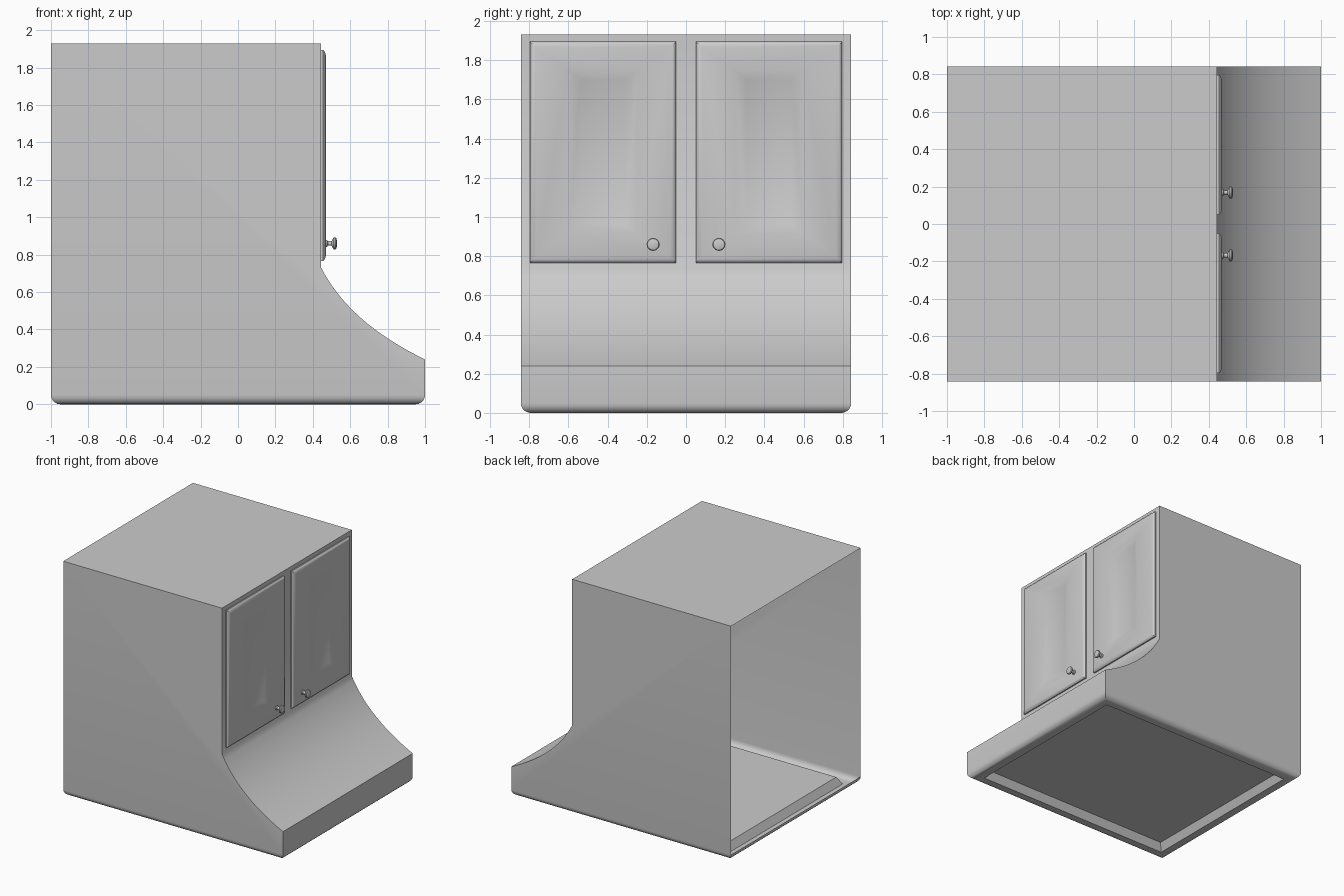
import bpy, bmesh, math
from mathutils import Vector

if "Cube" in bpy.data.objects:
    bpy.data.objects.remove(bpy.data.objects["Cube"])


def finish(name, bm, smooth=True):
    mesh = bpy.data.meshes.new(name)
    bm.to_mesh(mesh)
    bm.free()
    ob = bpy.data.objects.new(name, mesh)
    bpy.context.collection.objects.link(ob)
    if smooth:
        bpy.ops.object.select_all(action='DESELECT')
        ob.select_set(True)
        bpy.context.view_layer.objects.active = ob
        bpy.ops.object.shade_smooth_by_angle(angle=math.radians(32))
    return ob


# hood shell: side profile with a concave sweep, extruded across y
HALF, WALL = 0.843, 0.445
a, c, b = Vector((WALL, 0.73)), Vector((0.595, 0.435)), Vector((1.0, 0.24))
sweep = [a * (1 - t) ** 2 + c * 2 * t * (1 - t) + b * t * t
         for t in (i / 16 for i in range(17))]
profile = [(-1, 0), (-1, 1.93), (WALL, 1.93)] + [tuple(p) for p in sweep] + [(1, 0)]

bm = bmesh.new()
side = bm.faces.new([bm.verts.new((x, -HALF, z)) for x, z in profile])
ext = bmesh.ops.extrude_face_region(bm, geom=[side])
bmesh.ops.translate(bm, vec=(0, 2 * HALF, 0),
                    verts=[v for v in ext['geom'] if isinstance(v, bmesh.types.BMVert)])
bmesh.ops.recalc_face_normals(bm, faces=bm.faces)

# rounded bottom edge
low = [e for e in bm.edges if all(abs(v.co.z) < 1e-5 for v in e.verts)]
bmesh.ops.bevel(bm, geom=low, offset=0.05, offset_type='OFFSET', segments=5,
                profile=0.5, affect='EDGES')
bm.normal_update()

# recessed underside panel
under = min(bm.faces, key=lambda f: f.calc_center_median().z)
bmesh.ops.inset_region(bm, faces=[under], thickness=0.065)
ring = bmesh.ops.inset_region(bm, faces=[under], thickness=0.05)
for v in under.verts:
    v.co.z = 0.06

# open back
back = [f for f in bm.faces if f.normal.x < -0.99 and f.calc_area() > 1]
bmesh.ops.delete(bm, geom=back, context='FACES')
finish("hood_shell", bm)


def door(name, s):
    """Framed door made of nested rectangles; s is the side (-1 or 1)."""
    # y inner, y outer, z low, z high, x
    rows = [(0.05, 0.797, 0.765, 1.895, WALL - 0.002),
            (0.05, 0.797, 0.765, 1.895, 0.454),
            (0.056, 0.791, 0.771, 1.889, 0.461),
            (0.068, 0.779, 0.783, 1.877, 0.467),
            (0.082, 0.765, 0.797, 1.863, 0.470),
            (0.248, 0.598, 0.91, 1.75, 0.470),
            (0.308, 0.538, 0.96, 1.70, 0.448)]
    bm = bmesh.new()
    loops = [[bm.verts.new((x, s * y, z))
              for y, z in ((y0, z0), (y1, z0), (y1, z1), (y0, z1))]
             for y0, y1, z0, z1, x in rows]
    for p, q in zip(loops, loops[1:]):
        for i in range(4):
            j = (i + 1) % 4
            bm.faces.new((p[i], p[j], q[j], q[i]))
    bm.faces.new(loops[-1])
    if s < 0:
        bmesh.ops.reverse_faces(bm, faces=bm.faces)
    finish(name, bm)


def knob(name, y, z, sides=20):
    """Lathed knob pointing along +x."""
    prof = [(0.468, 0.018), (0.475, 0.018), (0.480, 0.012), (0.500, 0.012),
            (0.506, 0.022), (0.511, 0.031), (0.519, 0.033), (0.525, 0.029), (0.529, 0.016)]
    bm = bmesh.new()
    rings = [[bm.verts.new((x, y + r * math.cos(2 * math.pi * i / sides),
                            z + r * math.sin(2 * math.pi * i / sides)))
              for i in range(sides)] for x, r in prof]
    for p, q in zip(rings, rings[1:]):
        for i in range(sides):
            j = (i + 1) % sides
            bm.faces.new((p[i], p[j], q[j], q[i]))
    bm.faces.new(rings[-1])
    finish(name, bm)


# pair of doors with knobs
for label, s in (("left", -1), ("right", 1)):
    door(label + "_door", s)
    knob(label + "_knob", s * 0.168, 0.86)
